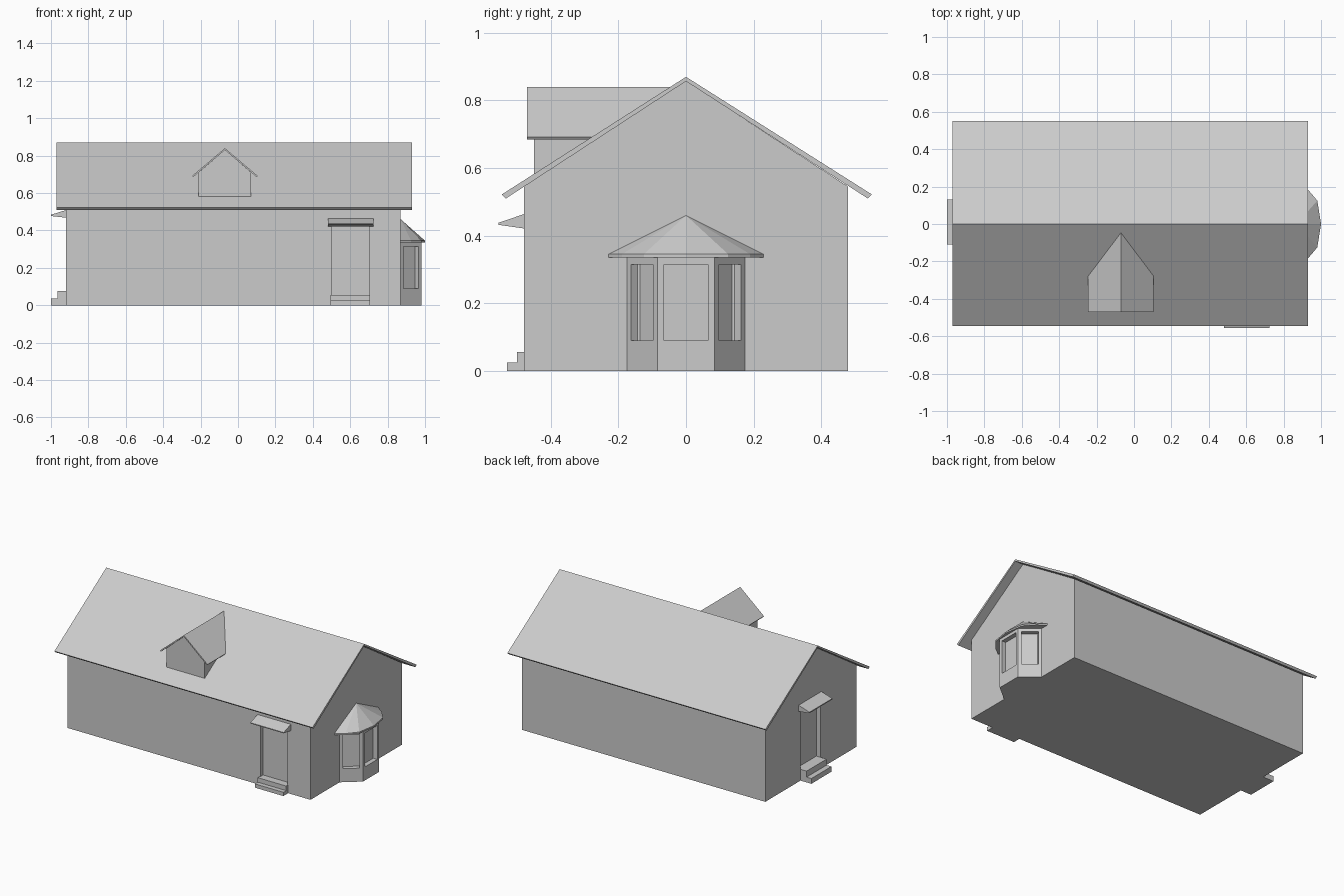
import bpy, bmesh
from mathutils import Vector

cube = bpy.data.objects.get("Cube")
if cube:
    bpy.data.objects.remove(cube, do_unlink=True)

grey = bpy.data.materials.new("plain grey")
grey.use_nodes = True
grey.diffuse_color = (0.6, 0.6, 0.6, 1)
grey.node_tree.nodes["Principled BSDF"].inputs["Base Color"].default_value = (0.6, 0.6, 0.6, 1)


def make(name, bm):
    """Turn a bmesh into a grey object."""
    bmesh.ops.recalc_face_normals(bm, faces=bm.faces)
    mesh = bpy.data.meshes.new(name)
    bm.to_mesh(mesh)
    bm.free()
    mesh.materials.append(grey)
    obj = bpy.data.objects.new(name, mesh)
    bpy.context.collection.objects.link(obj)
    return obj


def prism(name, profile, axis, lo, hi):
    """Extrude a 2D profile along x, y or z from lo to hi."""
    bm = bmesh.new()

    def place(a, b, c):
        return {"x": (c, a, b), "y": (a, c, b), "z": (a, b, c)}[axis]

    face = bm.faces.new([bm.verts.new(place(a, b, lo)) for a, b in profile])
    new = bmesh.ops.extrude_face_region(bm, geom=[face])["geom"]
    bmesh.ops.translate(bm, vec=place(0, 0, hi - lo),
                        verts=[v for v in new if isinstance(v, bmesh.types.BMVert)])
    return make(name, bm)


def box(name, x, y, z):
    return prism(name, [(x[0], y[0]), (x[1], y[0]), (x[1], y[1]), (x[0], y[1])], "z", *z)


def cut(target, cutter):
    """Carve a recess, then discard the cutter."""
    cutter.hide_render = True
    mod = target.modifiers.new("recess", "BOOLEAN")
    mod.operation = "DIFFERENCE"
    mod.solver = "EXACT"
    mod.object = cutter
    bpy.context.view_layer.objects.active = target
    bpy.ops.object.modifier_apply(modifier=mod.name)
    bpy.data.objects.remove(cutter, do_unlink=True)


def mirrored(half):
    """Complete a symmetric outline whose second half mirrors the first coordinate."""
    return half + [(-a, b) for a, b in reversed(half) if a]


# House walls with gables and recessed doorways
walls = prism("house_walls", mirrored([(0, 0.858), (-0.48, 0.545), (-0.48, 0)]), "x", -0.92, 0.87)
cut(walls, box("front_door_cutter", (0.5, 0.7), (-0.6, -0.45), (0.055, 0.43)))
cut(walls, box("side_door_cutter", (-1.1, -0.89), (-0.1, 0.11), (0.075, 0.47)))

# Main roof
roof = prism("main_roof", [(0, 0.87), (0.55, 0.522), (0.538, 0.51), (0, 0.857),
                           (-0.533, 0.51), (-0.545, 0.522)], "x", -0.97, 0.93)

# Dormer: walls run back into the main roof
DX = -0.07
dormer = prism("dormer_walls", [(DX - 0.14, 0.58), (DX + 0.14, 0.58), (DX + 0.14, 0.71),
                                (DX, 0.83), (DX - 0.14, 0.71)], "y", -0.45, -0.43)


def slide_back(obj, limit, slope):
    """Push the rear of a part back until it meets the main roof."""
    rear = max(v.co.y for v in obj.data.vertices)
    for v in obj.data.vertices:
        if v.co.y > rear - 0.001:
            v.co.y = max(-(limit - v.co.z) / slope, -0.44)


slide_back(dormer, 0.865, 0.635)
dormer_roof = prism("dormer_roof", [(DX, 0.84), (DX + 0.175, 0.692), (DX + 0.17, 0.685),
                                    (DX, 0.83), (DX - 0.17, 0.685), (DX - 0.175, 0.692)],
                    "y", -0.47, -0.1)
slide_back(dormer_roof, 0.865, 0.635)

# Bay window: three faces, each with a recessed opening
outline = [(0.87, -0.175), (0.98, -0.085), (0.98, 0.085), (0.87, 0.175)]
bay = prism("bay_window_walls", [(0.85, -0.175)] + outline + [(0.85, 0.175)], "z", 0, 0.34)
for a, b in zip(outline, outline[1:]):
    a, b = Vector(a), Vector(b)
    along = (b - a).normalized()
    out = Vector((along.y, -along.x))
    p, q = a + along * 0.02, b - along * 0.02
    corners = [p + out * 0.05, q + out * 0.05, q - out * 0.03, p - out * 0.03]
    cut(bay, prism("bay_cutter", [tuple(c) for c in corners], "z", 0.09, 0.315))

# Bay roof: half pyramid with a thin rim
rim = [(0.87, -0.23), (0.925, -0.19), (0.98, -0.125), (1.0, 0),
       (0.98, 0.125), (0.925, 0.19), (0.87, 0.23)]
prism("bay_roof_rim", rim, "z", 0.335, 0.345)
bm = bmesh.new()
apex = bm.verts.new((0.87, 0, 0.46))
base = [bm.verts.new((x, y, 0.345)) for x, y in rim]
bm.faces.new(base)
for i in range(len(base)):
    bm.faces.new((base[i - 1], base[i], apex))
make("bay_roof", bm)

# Front door: steps and sloping canopy
prism("front_steps", [(-0.46, 0), (-0.53, 0), (-0.53, 0.025), (-0.5, 0.025),
                      (-0.5, 0.055), (-0.46, 0.055)], "x", 0.495, 0.705)
prism("front_canopy", [(-0.47, 0.42), (-0.555, 0.432), (-0.555, 0.438), (-0.47, 0.467)],
      "x", 0.48, 0.725)

# Side door: steps and sloping canopy
prism("side_steps", [(-0.89, 0), (-1.0, 0), (-1.0, 0.035), (-0.965, 0.035),
                     (-0.965, 0.075), (-0.89, 0.075)], "y", -0.1, 0.11)
prism("side_canopy", [(-0.91, 0.467), (-1.0, 0.477), (-1.0, 0.484), (-0.91, 0.512)],
      "y", -0.11, 0.13)
